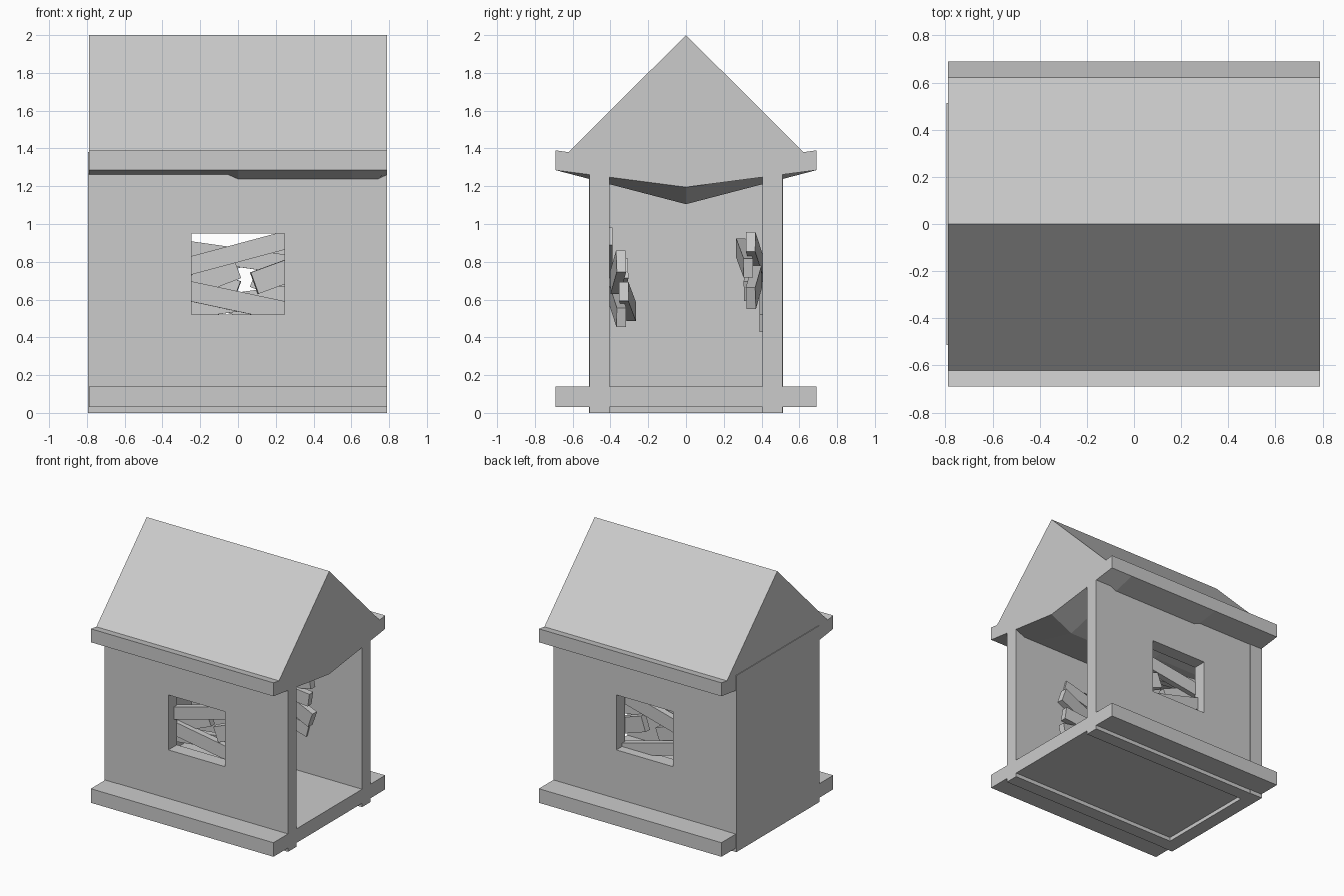
import bpy, bmesh, math
from mathutils import Matrix, Vector

if "Cube" in bpy.data.objects:
    bpy.data.objects.remove(bpy.data.objects["Cube"])


def finish(name, bm):
    bmesh.ops.recalc_face_normals(bm, faces=bm.faces)
    mesh = bpy.data.meshes.new(name)
    bm.to_mesh(mesh)
    bm.free()
    ob = bpy.data.objects.new(name, mesh)
    bpy.context.collection.objects.link(ob)
    return ob


def box(name, lo, hi):
    lo, hi = Vector(lo), Vector(hi)
    bm = bmesh.new()
    bmesh.ops.create_cube(bm, size=1, matrix=Matrix.Translation((lo + hi) / 2)
                          @ Matrix.Diagonal((*(hi - lo), 1)))
    return finish(name, bm)


def window_wall(name, side):
    """Wall panel with a rectangular opening, built as a bridged frame."""
    outer = [(-0.78, 0), (0.79, 0), (0.79, 1.32), (-0.78, 1.32)]
    inner = [(-0.245, 0.52), (0.245, 0.52), (0.245, 0.95), (-0.245, 0.95)]
    bm = bmesh.new()
    rings = [[bm.verts.new((x, side * y, z)) for x, z in loop]
             for loop, y in ((outer, 0.51), (inner, 0.51), (inner, 0.405), (outer, 0.405))]
    for r in range(4):
        a, b = rings[r], rings[(r + 1) % 4]
        for i in range(4):
            j = (i + 1) % 4
            bm.faces.new((a[i], a[j], b[j], b[i]))
    return finish(name, bm)


# Floor and walls (right end left open)
box("floor", (-0.79, -0.69, 0.03), (0.79, 0.69, 0.14))
box("left_wall", (-0.795, -0.513, 0), (-0.685, 0.513, 1.38))
window_wall("front_wall", -1)
window_wall("back_wall", 1)

# Solid gable roof with eaves and a sagging ceiling
top = [(-0.69, 1.285), (-0.69, 1.39), (-0.622, 1.38), (0, 2.0),
       (0.622, 1.38), (0.69, 1.39), (0.69, 1.285)]
sag = [(-0.79, 1.195), (-0.2, 1.195), (0, 1.105), (0.6, 1.105), (0.79, 1.195)]
bm = bmesh.new()
rows = [[bm.verts.new((x, y, z)) for y, z in top + [(0, low)]] for x, low in sag]
for a, b in zip(rows, rows[1:]):
    for i in range(8):
        j = (i + 1) % 8
        bm.faces.new((a[i], a[j], b[j], b[i]))
bm.faces.new(rows[0])
bm.faces.new(rows[-1])
bmesh.ops.dissolve_limit(bm, angle_limit=0.01, verts=bm.verts, edges=bm.edges)
roof = finish("roof", bm)

# Planks nailed over the windows: x, y, z, length, height, tilt, yaw
planks = [
    (0.00, -0.415, 0.847, 0.68, 0.095, 15, 0),
    (-0.20, -0.345, 0.690, 0.42, 0.110, 21, 4),
    (0.245, -0.360, 0.745, 0.34, 0.120, 20, 6),
    (0.00, -0.370, 0.590, 0.82, 0.105, -12, 4),
    (0.02, -0.310, 0.590, 0.76, 0.100, 8, -3),
]
flip = Matrix.Translation((0, 0, 1.41)) @ Matrix.Rotation(math.pi, 4, 'X')
for side, frame in (("front", Matrix()), ("back", flip)):
    for n, (x, y, z, length, height, tilt, yaw) in enumerate(planks, 1):
        bm = bmesh.new()
        bmesh.ops.create_cube(bm, size=1, matrix=frame @ Matrix.Translation((x, y, z))
                              @ Matrix.Rotation(math.radians(yaw), 4, 'Z')
                              @ Matrix.Rotation(-math.radians(tilt), 4, 'Y')
                              @ Matrix.Diagonal((length, 0.05, height, 1)))
        finish(f"{side}_plank_{n}", bm)
